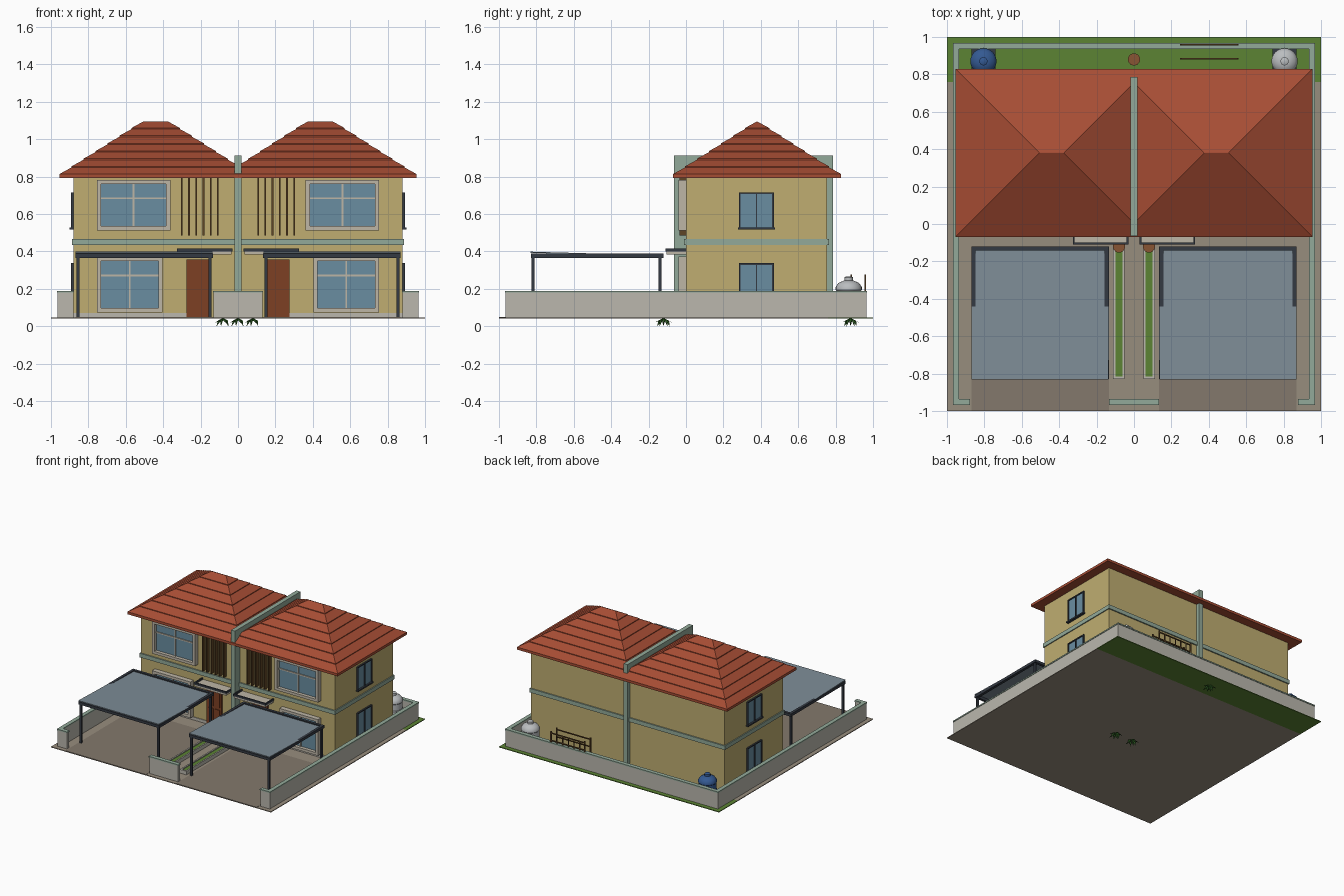
import bpy, bmesh, math
from mathutils import Vector

if "Cube" in bpy.data.objects:
    bpy.data.objects.remove(bpy.data.objects["Cube"])

G = 0.048  # ground level


def mat(name, r, g, b):
    m = bpy.data.materials.new(name)
    m.diffuse_color = [(c / 255) ** 2.2 for c in (r, g, b)] + [1]
    m.use_nodes = True
    m.node_tree.nodes["Principled BSDF"].inputs["Base Color"].default_value = m.diffuse_color
    return m


WALL = mat("ochre_render", 190, 172, 112)
SAGE = mat("sage_trim", 145, 168, 152)
ROOF = mat("terracotta", 165, 78, 55)
FRAME = mat("pale_frame", 188, 180, 165)
GLASS = mat("glass", 105, 140, 160)
DARK = mat("dark_metal", 55, 60, 68)
WOOD = mat("wood", 95, 70, 42)
DOOR = mat("door_wood", 125, 66, 40)
CONC = mat("concrete", 185, 182, 172)
PAVE = mat("paving", 150, 140, 125)
DRIVE = mat("driveway", 130, 120, 108)
GRASS = mat("grass", 92, 130, 55)
SHEET = mat("carport_sheet", 125, 140, 150)
LEAF = mat("leaf", 50, 95, 40)
CLAY = mat("clay", 135, 85, 55)
BLUE = mat("tank_blue", 55, 90, 145)
SILVER = mat("tank_grey", 185, 188, 190)


def finish(name, bm, m):
    bmesh.ops.recalc_face_normals(bm, faces=bm.faces)
    me = bpy.data.meshes.new(name)
    bm.to_mesh(me)
    bm.free()
    me.materials.append(m)
    ob = bpy.data.objects.new(name, me)
    bpy.context.collection.objects.link(ob)
    return ob


def boxes(name, m, items, mirror=True):
    """Boxes as (x0, x1, y0, y1, z0, z1), optionally mirrored across x = 0."""
    bm = bmesh.new()
    for x0, x1, y0, y1, z0, z1 in items:
        for s in ((1, -1) if mirror else (1,)):
            r = bmesh.ops.create_cube(bm, size=1)
            for v in r["verts"]:
                v.co = (s * (x0 + (v.co.x + .5) * (x1 - x0)),
                        y0 + (v.co.y + .5) * (y1 - y0),
                        z0 + (v.co.z + .5) * (z1 - z0))
    return finish(name, bm, m)


def lathe(name, m, x, y, profile, n=24):
    """Revolve (radius, z) points about a vertical axis."""
    bm = bmesh.new()
    rings = [[bm.verts.new((x + r * math.cos(2 * math.pi * i / n),
                            y + r * math.sin(2 * math.pi * i / n), z)) for i in range(n)]
             for r, z in profile]
    for a, b in zip(rings, rings[1:]):
        for i in range(n):
            bm.faces.new((a[i], a[(i + 1) % n], b[(i + 1) % n], b[i]))
    bm.faces.new(rings[0])
    bm.faces.new(rings[-1])
    ob = finish(name, bm, m)
    for p in ob.data.polygons:
        p.use_smooth = len(p.vertices) == 4
    ob.data.set_sharp_from_angle(angle=math.radians(35))
    return ob


# Ground surfaces
boxes("paving", PAVE, [(-1, 1, -1, 0.76, G - .006, G)], False)
boxes("lawn", GRASS, [(-1, 1, 0.76, 1, G - .006, G)], False)
boxes("driveway", DRIVE, [(0.135, 0.87, -1, -0.12, G - .004, G + .002)])

# Boundary wall with capping
runs = [(0.94, 0.965, -0.965, 0.965), (0.88, 0.94, -0.965, -0.94), (0, 0.13, -0.965, -0.94),
        (0, 0.94, 0.94, 0.965)]
boxes("boundary_wall", CONC, [r + (G, 0.18) for r in runs])
boxes("wall_capping", SAGE, [(max(a - .004, 0), b + .004, c - .004, d + .004, 0.18, 0.19)
                             for a, b, c, d in runs])

# House body, bands and party wall
boxes("house_walls", WALL, [(0, 0.88, 0, 0.755, G, 0.8)])
boxes("floor_band", SAGE, [(0, 0.888, -0.01, 0.765, 0.435, 0.468)])
boxes("plinth", CONC, [(0.275, 0.884, -0.006, 0.759, G, 0.072)])
boxes("party_wall", SAGE, [(-0.018, 0.018, -0.065, 0.785, G, 0.912)], False)


# Hipped roofs in stepped tile courses, trimmed at the party wall
def roof(name, s):
    bm = bmesh.new()
    cx, hx, hy, z0, h, n = 0.44, 0.515, 0.45, 0.808, 0.287, 7
    levels = [(0, 0.793)]
    for i in range(n):
        levels += [(i / n, z0 + h * i / n + .006), ((i + 1) / n, z0 + h * (i + 1) / n)]
    rings = []
    for t, z in levels:
        d = 0.449 * t
        rings.append([bm.verts.new((s * (cx + a * (hx - d)), 0.38 + b * (hy - d), z))
                      for a, b in ((-1, -1), (1, -1), (1, 1), (-1, 1))])
    for a, b in zip(rings, rings[1:]):
        for i in range(4):
            bm.faces.new((a[i], a[(i + 1) % 4], b[(i + 1) % 4], b[i]))
    bm.faces.new(rings[0])
    bm.faces.new(rings[-1])
    bmesh.ops.bisect_plane(bm, geom=bm.verts[:] + bm.edges[:] + bm.faces[:], plane_co=(0, 0, 0),
                           plane_no=(-s, 0, 0), clear_outer=True)
    return finish(name, bm, ROOF)


roof("roof_right", 1)
roof("roof_left", -1)


# Front windows: projecting surround, glass and glazing bars
def front_window(name, x0, x1, z0, z1, zbar):
    t, d = 0.022, -0.04
    boxes(name + "_surround", FRAME, [
        (x0, x1, d, 0, z0, z0 + t), (x0, x1, d, 0, z1 - t, z1),
        (x0, x0 + t, d, 0, z0 + t, z1 - t), (x1 - t, x1, d, 0, z0 + t, z1 - t)])
    boxes(name + "_glass", GLASS, [(x0 + t, x1 - t, -0.012, 0, z0 + t, z1 - t)])
    xm = (x0 + x1) / 2
    boxes(name + "_bars", FRAME, [(xm - .005, xm + .005, -0.02, -.01, z0 + t, z1 - t),
                                  (x0 + t, x1 - t, -0.02, -.01, zbar - .005, zbar + .005)])


front_window("upper_window", 0.362, 0.754, 0.513, 0.782, 0.685)
front_window("lower_window", 0.404, 0.754, 0.075, 0.372, 0.272)

# Side windows
for name, z0, z1 in (("upper_side", 0.52, 0.716), ("lower_side", 0.14, 0.338)):
    y0, y1, t = 0.283, 0.47, 0.009
    boxes(name + "_glass", GLASS, [(0.878, 0.885, y0 + t, y1 - t, z0 + t, z1 - t)])
    boxes(name + "_frame", DARK, [
        (0.878, 0.892, y0, y0 + t, z0, z1), (0.878, 0.892, y1 - t, y1, z0, z1),
        (0.878, 0.892, y0, y1, z1 - t, z1), (0.878, 0.892, 0.373, 0.38, z0, z1),
        (0.878, 0.9, y0 - .005, y1 + .005, z0 - .003, z0 + t)])

# Timber slats, doors and door canopies
boxes("facade_slats", WOOD, [(0.103 + i * .0385, 0.112 + i * .0385, -0.035, 0, 0.485, 0.797)
                             for i in range(6)])
boxes("front_door", DOOR, [(0.142, 0.276, -0.012, 0, G, 0.358)])
boxes("door_panels", DOOR, [(x, x + .045, -0.017, -0.01, z, z + .12)
                            for x in (0.155, 0.216) for z in (0.075, 0.215)])
boxes("door_canopy", FRAME, [(0.035, 0.322, -0.105, 0, 0.383, 0.402)])
boxes("canopy_rim", DARK, [(0.03, 0.327, -0.11, -0.098, 0.4, 0.416),
                           (0.03, 0.04, -0.098, 0, 0.4, 0.416),
                           (0.317, 0.327, -0.098, 0, 0.4, 0.416)])

# Carports: posts, beams and a gently sloping sheet
boxes("carport_posts", DARK, [(x, x + .016, y, y + .016, G, 0.37)
                              for x in (0.142, 0.847) for y in (-0.825, -0.148)])
boxes("carport_beams", DARK, [(0.135, 0.87, -0.83, -0.81, 0.366, 0.388),
                              (0.135, 0.87, -0.142, -0.12, 0.366, 0.388),
                              (0.135, 0.157, -0.81, -0.142, 0.366, 0.388),
                              (0.848, 0.87, -0.81, -0.142, 0.366, 0.388)])
sheet = boxes("carport_sheet", SHEET, [(0.137, 0.868, -0.832, -0.122, 0, 0.006)])
for v in sheet.data.vertices:
    v.co.z += 0.393 - (v.co.y + 0.832) / 0.71 * 0.02

# Planting strips
boxes("planter_kerb", CONC, [(0.05, 0.062, -0.83, -0.13, G, 0.078), (0.1, 0.112, -0.83, -0.13, G, 0.078),
                             (0.062, 0.1, -0.83, -0.815, G, 0.078), (0.062, 0.1, -0.145, -0.13, G, 0.078)])
boxes("planter_grass", GRASS, [(0.062, 0.1, -0.815, -0.145, G, 0.07)])


# Potted plants, with leaves drooping under the pots
def plant(name, x, y):
    lathe(name + "_pot", CLAY, x, y, [(0.02, G), (0.028, 0.09), (0.033, 0.09), (0.033, 0.1),
                                      (0.026, 0.1), (0.026, 0.093)], 14)
    bm = bmesh.new()
    for i in range(10):
        a = i * math.tau / 10
        out, side = Vector((math.cos(a), math.sin(a), 0)), Vector((-math.sin(a), math.cos(a), 0))
        c, drop = Vector((x, y, 0)), (0.042 if i % 2 else 0.025)
        pts = [c + Vector((0, 0, G - .004)), c + out * .028 + side * .008 + Vector((0, 0, 0.03)),
               c + out * (.035 if i % 2 else .055) + Vector((0, 0, 0.042 - drop)),
               c + out * .028 - side * .008 + Vector((0, 0, 0.03))]
        v = [bm.verts.new(p) for p in pts]
        bm.faces.new((v[0], v[1], v[2]))
        bm.faces.new((v[0], v[2], v[3]))
    finish(name + "_leaves", bm, LEAF)


for i, (x, y) in enumerate(((-0.08, -0.12), (0.08, -0.12), (0, 0.88))):
    plant("plant_%d" % i, x, y)

# Rear water tanks on square stands
for name, x, m in (("blue_tank", -0.805, BLUE), ("grey_tank", 0.805, SILVER)):
    lathe(name, m, x, 0.87, [(0.066, 0.08), (0.066, 0.13), (0.07, 0.135), (0.066, 0.14), (0.066, 0.19),
                             (0.07, 0.195), (0.07, 0.21), (0.055, 0.232), (0.025, 0.245),
                             (0.022, 0.245), (0.022, 0.262), (0.016, 0.266)])
boxes("tank_stands", DARK, [(0.74, 0.87, 0.805, 0.935, G, 0.08)])

# Clothes-drying rack
boxes("rack_frame", WOOD, [(x, x + .01, y, y + .008, G, 0.278)
                           for x in (0.245, 0.55) for y in (0.88, 0.955)]
      + [(0.245, 0.56, y, y + .008, z, z + .008) for y in (0.88, 0.955) for z in (0.2, 0.26)], False)
boxes("rack_slats", WOOD, [(0.29 + i * .052, 0.297 + i * .052, 0.956, 0.962, 0.19, 0.262)
                           for i in range(5)], False)
